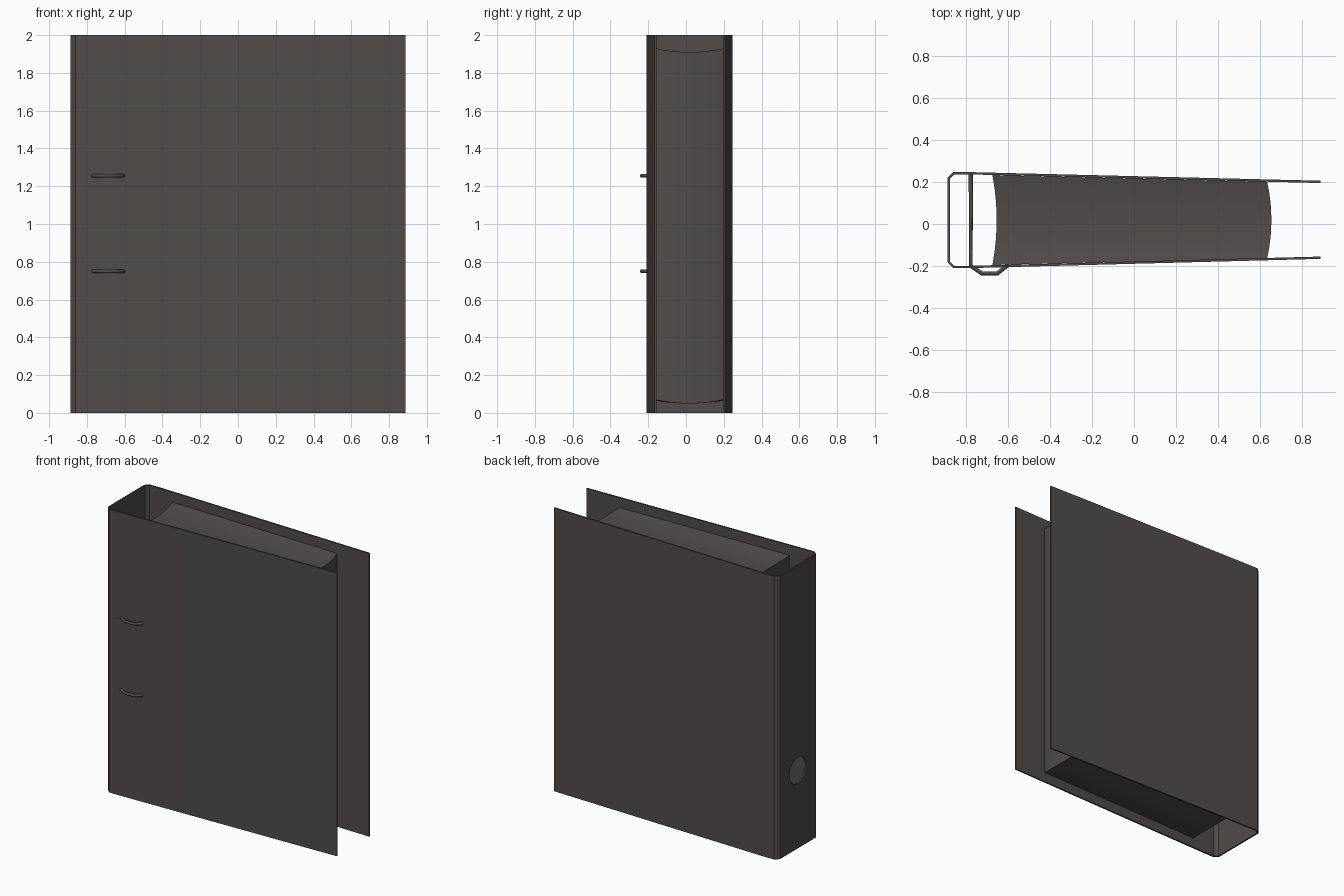
import bpy, bmesh, math
from mathutils import Vector

if "Cube" in bpy.data.objects:
    bpy.data.objects.remove(bpy.data.objects["Cube"])


def material(name, rgb):
    m = bpy.data.materials.new(name)
    m.diffuse_color = (*rgb, 1)
    m.use_nodes = True
    m.node_tree.nodes["Principled BSDF"].inputs["Base Color"].default_value = m.diffuse_color
    return m


GREY = material("dark warm grey", (0.08, 0.072, 0.068))


def make(name, bm, mat):
    bmesh.ops.recalc_face_normals(bm, faces=bm.faces)
    me = bpy.data.meshes.new(name)
    bm.to_mesh(me)
    bm.free()
    me.materials.append(mat)
    ob = bpy.data.objects.new(name, me)
    bpy.context.collection.objects.link(ob)
    return ob


def prism(outline, z0, z1):
    """Closed (x, y) outline extruded along z."""
    bm = bmesh.new()
    f = bm.faces.new([bm.verts.new((x, y, z0)) for x, y in outline])
    new = bmesh.ops.extrude_face_region(bm, geom=[f])["geom"]
    bmesh.ops.translate(bm, vec=(0, 0, z1 - z0),
                        verts=[v for v in new if isinstance(v, bmesh.types.BMVert)])
    return bm


def inset(path, t):
    """Offset an open path sideways by t with mitred corners."""
    pts = [Vector(p) for p in path]
    out = []
    for i, p in enumerate(pts):
        segs = [pts[j + 1] - pts[j] for j in (i - 1, i) if 0 <= j < len(pts) - 1]
        ns = [Vector((-s.y, s.x)).normalized() for s in segs]
        n = sum(ns, Vector((0, 0))).normalized()
        out.append(tuple(p + n * t / n.dot(ns[0])))
    return out


# Folded cover: back board, spine, front board
fold = [(0.888, 0.206), (-0.78, 0.247), (-0.86, 0.247), (-0.888, 0.22),
        (-0.888, -0.183), (-0.86, -0.21), (-0.78, -0.21), (0.888, -0.166)]
cover = make("cover", prism(fold + inset(fold, 0.011)[::-1], 0, 2), GREY)

# Finger hole through the spine
bm = bmesh.new()
bmesh.ops.create_cone(bm, cap_ends=True, segments=24, radius1=0.093, radius2=0.093, depth=0.1)
cutter = make("finger_hole_cutter", bm, GREY)
cutter.rotation_euler.y = math.pi / 2
cutter.location = (-0.888, 0.018, 0.55)
cutter.hide_render = True
cutter.hide_set(True)
cut = cover.modifiers.new("finger_hole", 'BOOLEAN')
cut.object = cutter
cut.solver = 'EXACT'

# Paper stack: sheets sag, so the middle shifts towards +x and -z
bm = bmesh.new()
N = 10
rows = []
for i in range(N + 1):
    t = 2 * i / N - 1
    sag = 0.02 * (1 - t * t)
    row = []
    for x, z, mid, half in ((-0.674, 0.07, 0.019, 0.214), (0.634, 0.07, 0.019, 0.182),
                            (0.634, 1.93, 0.019, 0.182), (-0.674, 1.93, 0.019, 0.214)):
        row.append(bm.verts.new((x + sag, mid + t * half, z - sag)))
    rows.append(row)
for a, b in zip(rows, rows[1:]):
    for k in range(4):
        bm.faces.new((a[k], a[(k + 1) % 4], b[(k + 1) % 4], b[k]))
bm.faces.new(rows[0])
bm.faces.new(rows[-1])
paper = make("paper_stack", bm, GREY)

# Two binder rings poking through the front board
for n, z in enumerate((0.75, 1.255)):
    cu = bpy.data.curves.new("ring_%d" % (n + 1), 'CURVE')
    cu.dimensions = '3D'
    cu.bevel_depth = 0.01
    cu.bevel_resolution = 1
    sp = cu.splines.new('POLY')
    path = [(-0.777, 0.238), (-0.777, -0.2), (-0.725, -0.235), (-0.65, -0.235),
            (-0.605, -0.2), (-0.605, 0.23)]
    sp.points.add(len(path) - 1)
    for p, (x, y) in zip(sp.points, path):
        p.co = (x, y, z, 1)
    cu.materials.append(GREY)
    ring = bpy.data.objects.new("ring_%d" % (n + 1), cu)
    bpy.context.collection.objects.link(ring)

# Smooth shading with sharp edges kept
bpy.ops.object.select_all(action='DESELECT')
for ob in (cover, paper):
    ob.select_set(True)
bpy.context.view_layer.objects.active = cover
bpy.ops.object.shade_smooth_by_angle(angle=math.radians(30))
